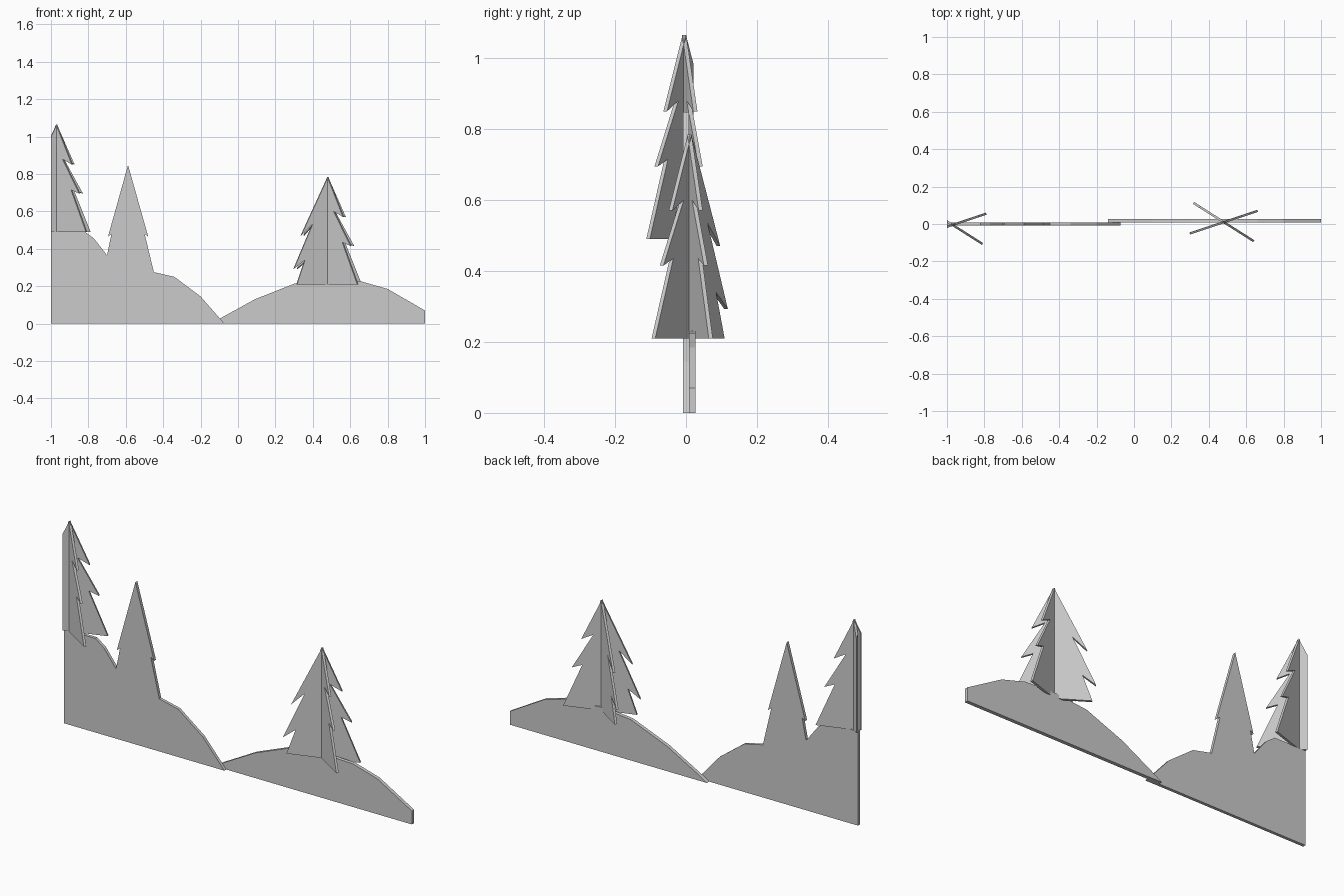
import bpy, bmesh, math
from mathutils import Matrix, Vector

if "Cube" in bpy.data.objects:
    bpy.data.objects.remove(bpy.data.objects["Cube"])


def slab(name, pts, y0, y1, matrix=None, clip_x=None):
    """Extrude an x-z outline between y0 and y1, then optionally place and clip it."""
    bm = bmesh.new()
    face = bm.faces.new([bm.verts.new((x, y0, z)) for x, z in pts])
    ext = bmesh.ops.extrude_face_region(bm, geom=[face])
    new = [v for v in ext["geom"] if isinstance(v, bmesh.types.BMVert)]
    bmesh.ops.translate(bm, verts=new, vec=(0, y1 - y0, 0))
    # triangulate the concave outlines cleanly
    bmesh.ops.triangulate(bm, faces=[f for f in bm.faces if len(f.verts) > 4])
    if matrix:
        bm.transform(matrix)
    if clip_x is not None:
        bmesh.ops.bisect_plane(bm, geom=bm.verts[:] + bm.edges[:] + bm.faces[:],
                               plane_co=(clip_x, 0, 0), plane_no=(-1, 0, 0),
                               clear_outer=True)
        bmesh.ops.holes_fill(bm, edges=[e for e in bm.edges if e.is_boundary])
    bmesh.ops.recalc_face_normals(bm, faces=bm.faces)
    me = bpy.data.meshes.new(name)
    bm.to_mesh(me)
    bm.free()
    ob = bpy.data.objects.new(name, me)
    bpy.context.collection.objects.link(ob)
    return ob


# left hill with the flat tree silhouette in its outline
slab("left_hill", [
    (-1, 0), (-0.073, 0), (-0.095, 0.025), (-0.20, 0.145), (-0.34, 0.25),
    (-0.45, 0.275), (-0.499, 0.48), (-0.48, 0.465), (-0.588, 0.848),
    (-0.695, 0.465), (-0.677, 0.478), (-0.70, 0.365), (-0.77, 0.455),
    (-0.82, 0.492), (-1, 0.492)], -0.008, 0.008)

# right hill
slab("right_hill", [
    (-0.14, 0), (1, 0), (1, 0.07), (0.80, 0.185), (0.66, 0.225),
    (0.48, 0.232), (0.30, 0.213), (0.09, 0.13), (-0.095, 0.028)], 0.008, 0.027)

# fir outline: three tiers on the right, two and a stub on the left
FIR = [(-0.175, 0), (0.19, 0), (0.095, 0.225), (0.147, 0.205), (0.04, 0.39),
       (0.10, 0.36), (0, 0.575), (-0.152, 0.26), (-0.085, 0.325),
       (-0.192, 0.083), (-0.13, 0.13)]

# two crossed panels per standing fir
for side, loc, clip in (("left", (-0.97, -0.005, 0.49), -1), ("right", (0.48, 0.01, 0.21), None)):
    for tag, deg in (("a", 18.4), ("b", -32.4)):
        m = Matrix.Translation(Vector(loc)) @ Matrix.Rotation(math.radians(deg), 4, "Z")
        slab(f"{side}_fir_panel_{tag}", FIR, -0.006, 0.006, m, clip)
